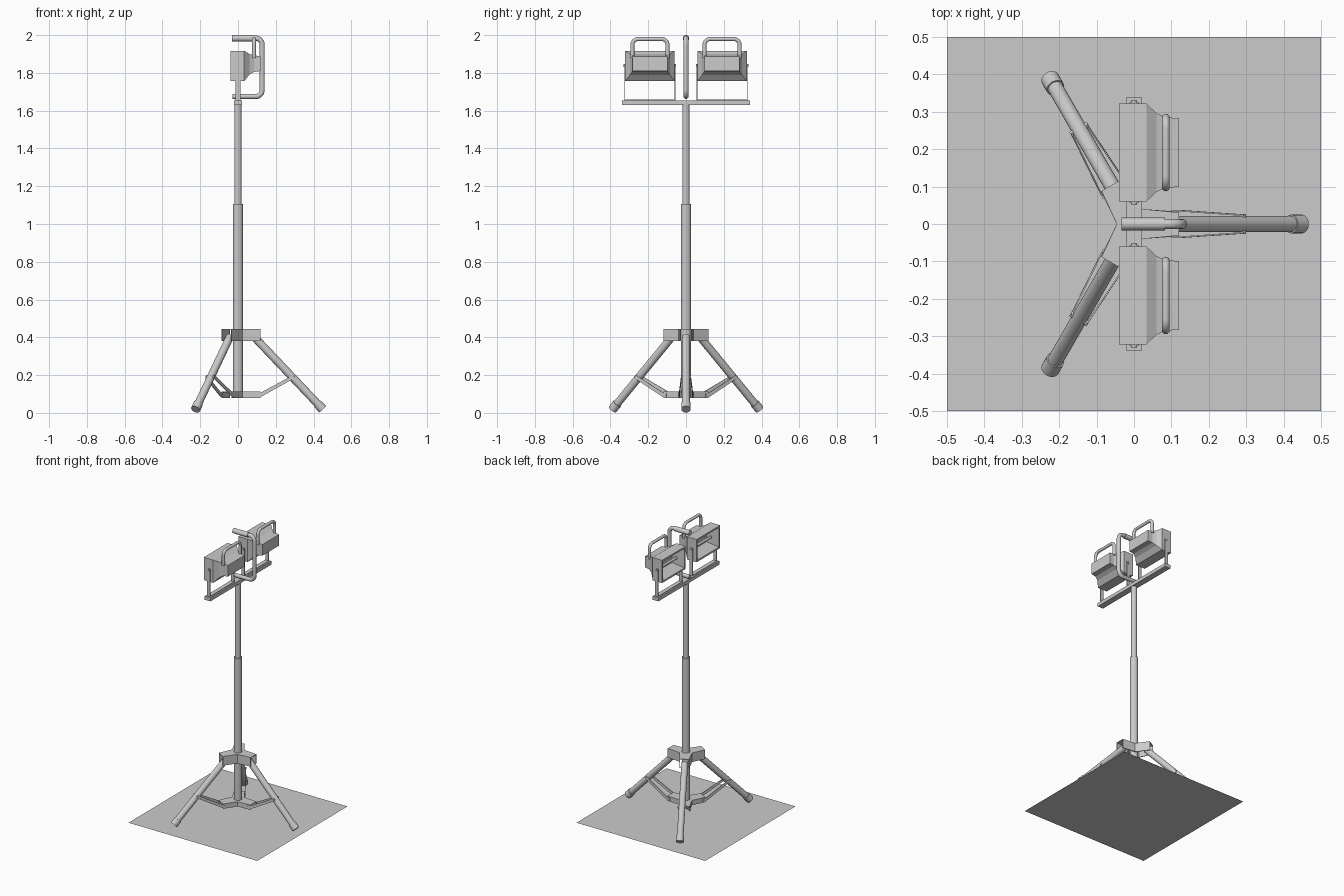
import bpy, bmesh, math
from mathutils import Vector, Matrix

if "Cube" in bpy.data.objects:
    bpy.data.objects.remove(bpy.data.objects["Cube"])


def finish(name, bm, smooth=False):
    bmesh.ops.recalc_face_normals(bm, faces=bm.faces)
    me = bpy.data.meshes.new(name)
    bm.to_mesh(me)
    bm.free()
    ob = bpy.data.objects.new(name, me)
    bpy.context.collection.objects.link(ob)
    if smooth:
        select(ob)
        bpy.ops.object.shade_smooth_by_angle(angle=math.radians(35))
    return ob


def select(ob):
    bpy.ops.object.select_all(action='DESELECT')
    ob.select_set(True)
    bpy.context.view_layer.objects.active = ob


def rod(name, a, b, r, sides=24):
    a, b = Vector(a), Vector(b)
    d = b - a
    m = Matrix.Translation((a + b) / 2) @ d.to_track_quat('Z', 'Y').to_matrix().to_4x4()
    bm = bmesh.new()
    bmesh.ops.create_cone(bm, cap_ends=True, segments=sides, radius1=r, radius2=r,
                          depth=d.length, matrix=m)
    return finish(name, bm, True)


def box(name, lo, hi):
    lo, hi = Vector(lo), Vector(hi)
    bm = bmesh.new()
    bmesh.ops.create_cube(bm, size=1, matrix=Matrix.Translation((lo + hi) / 2)
                          @ Matrix.Diagonal((*(hi - lo), 1)))
    return finish(name, bm)


def tube(name, corners, r, fillet):
    """Round tube along a path with rounded corners."""
    c = [Vector(p) for p in corners]
    pts = [c[0]]
    for p, q, s in zip(c, c[1:], c[2:]):
        a, b = q + (p - q).normalized() * fillet, q + (s - q).normalized() * fillet
        centre = a + b - q
        for i in range(9):
            t = math.pi / 2 * i / 8
            pts.append(centre + (a - centre) * math.cos(t) + (b - centre) * math.sin(t))
    pts.append(c[-1])
    cu = bpy.data.curves.new(name, 'CURVE')
    cu.dimensions = '3D'
    cu.bevel_depth, cu.bevel_resolution, cu.use_fill_caps = r, 4, True
    sp = cu.splines.new('POLY')
    sp.points.add(len(pts) - 1)
    for sp_p, p in zip(sp.points, pts):
        sp_p.co = (*p, 1)
    ob = bpy.data.objects.new(name, cu)
    bpy.context.collection.objects.link(ob)
    select(ob)
    bpy.ops.object.convert(target='MESH')
    bpy.ops.object.shade_smooth_by_angle(angle=math.radians(35))


def spin(p, k):
    return Matrix.Rotation(k * math.tau / 3, 3, 'Z') @ Vector(p)


def star_channel(name, z0, z1, reach, half, inner):
    """Three-armed pressed bracket, open underneath and at the arm ends."""
    bm = bmesh.new()
    ring = []
    for k in range(3):
        a = math.pi / 3
        for p in ((reach, -half, 0), (reach, half, 0),
                  (inner * math.cos(a), inner * math.sin(a), 0)):
            ring.append(spin(p, k))
    top = [bm.verts.new((p.x, p.y, z1)) for p in ring]
    low = [bm.verts.new((p.x, p.y, z0)) for p in ring]
    bm.faces.new(top)
    for i in range(9):
        if i % 3:
            j = (i + 1) % 9
            bm.faces.new((top[i], top[j], low[j], low[i]))
    ob = finish(name, bm)
    mod = ob.modifiers.new('thickness', 'SOLIDIFY')
    mod.thickness, mod.offset = 0.005, -1


# Flat square sheet under the stand
bm = bmesh.new()
bmesh.ops.create_grid(bm, x_segments=1, y_segments=1, size=0.5)
finish('base_sheet', bm)

# Telescopic mast
rod('lower_mast', (0, 0, 0.08), (0, 0, 1.105), 0.027)
rod('upper_mast', (0, 0, 1.09), (0, 0, 1.64), 0.019)
box('crossbar', (-0.022, -0.338, 1.63), (0.022, 0.338, 1.655))

# Tripod hubs, legs, feet and paired struts
star_channel('upper_hub', 0.38, 0.444, 0.12, 0.031, 0.046)
star_channel('lower_hub', 0.078, 0.112, 0.12, 0.033, 0.046)
for k in range(3):
    top, end = Vector((0.085, 0, 0.403)), Vector((0.449, 0, 0.019))
    d = (end - top).normalized()
    rod('leg', spin(top, k), spin(end - d * 0.02, k), 0.021)
    rod('foot', spin(end - d * 0.042, k), spin(end, k), 0.025)
    rod('strut_pin', spin((0.293, -0.027, 0.19), k), spin((0.293, 0.027, 0.19), k), 0.007, 12)
    for s in (-1, 1):
        bm = bmesh.new()
        vs = [[bm.verts.new(spin((x, s * (y + t), z), k)) for x, y, z in
               ((0.10, 0.034, 0.083), (0.118, 0.034, 0.083), (0.30, 0.0215, 0.184),
                (0.292, 0.0215, 0.20), (0.112, 0.034, 0.103), (0.10, 0.034, 0.103))]
              for t in (0, 0.004)]
        bm.faces.new(vs[0])
        bm.faces.new(vs[1])
        for i in range(6):
            j = (i + 1) % 6
            bm.faces.new((vs[0][i], vs[0][j], vs[1][j], vs[1][i]))
        finish('strut', bm)

# Carrying hook with grip
tube('carry_hook', ((-0.03, 0, 1.675), (0.128, 0, 1.675), (0.128, 0, 1.984), (-0.02, 0, 1.984)),
     0.0135, 0.035)
rod('hook_grip', (-0.033, 0, 1.983), (0.083, 0, 1.983), 0.017)

# Two floodlights facing -x
rings = ((0.035, 0.085, 1.80, 1.875), (-0.028, 0.119, 1.769, 1.905),
         (-0.04, 0.119, 1.769, 1.905), (-0.04, 0.131, 1.757, 1.917),
         (0.033, 0.131, 1.757, 1.917), (0.06, 0.105, 1.79, 1.90),
         (0.085, 0.094, 1.805, 1.893), (0.12, 0.092, 1.81, 1.888))
for s in (-1, 1):
    cy = s * 0.191
    # housing with hollow reflector
    bm = bmesh.new()
    loops = [[bm.verts.new((x, cy + a * hy, z)) for a, z in
              ((-1, z0), (1, z0), (1, z1), (-1, z1))] for x, hy, z0, z1 in rings]
    bm.faces.new(loops[0])
    bm.faces.new(loops[-1])
    for p, q in zip(loops, loops[1:]):
        for i in range(4):
            j = (i + 1) % 4
            bm.faces.new((p[i], p[j], q[j], q[i]))
    finish('lamp_housing', bm)
    rod('lamp_bulb', (0.005, cy - 0.09, 1.838), (0.005, cy + 0.09, 1.838), 0.009, 16)
    tube('lamp_handle', ((0.085, cy - 0.093, 1.88), (0.085, cy - 0.093, 1.979),
                         (0.085, cy + 0.093, 1.979), (0.085, cy + 0.093, 1.88)), 0.0105, 0.03)
    # U bracket
    box('bracket_base', (-0.012, cy - 0.135, 1.655), (0.012, cy + 0.135, 1.659))
    for e in (-1, 1):
        y0, y1 = sorted((cy + e * 0.131, cy + e * 0.135))
        box('bracket_arm', (-0.012, y0, 1.655), (0.012, y1, 1.848))
        rod('bracket_bolt', (0, cy + e * 0.128, 1.838), (0, cy + e * 0.139, 1.838), 0.008, 12)
